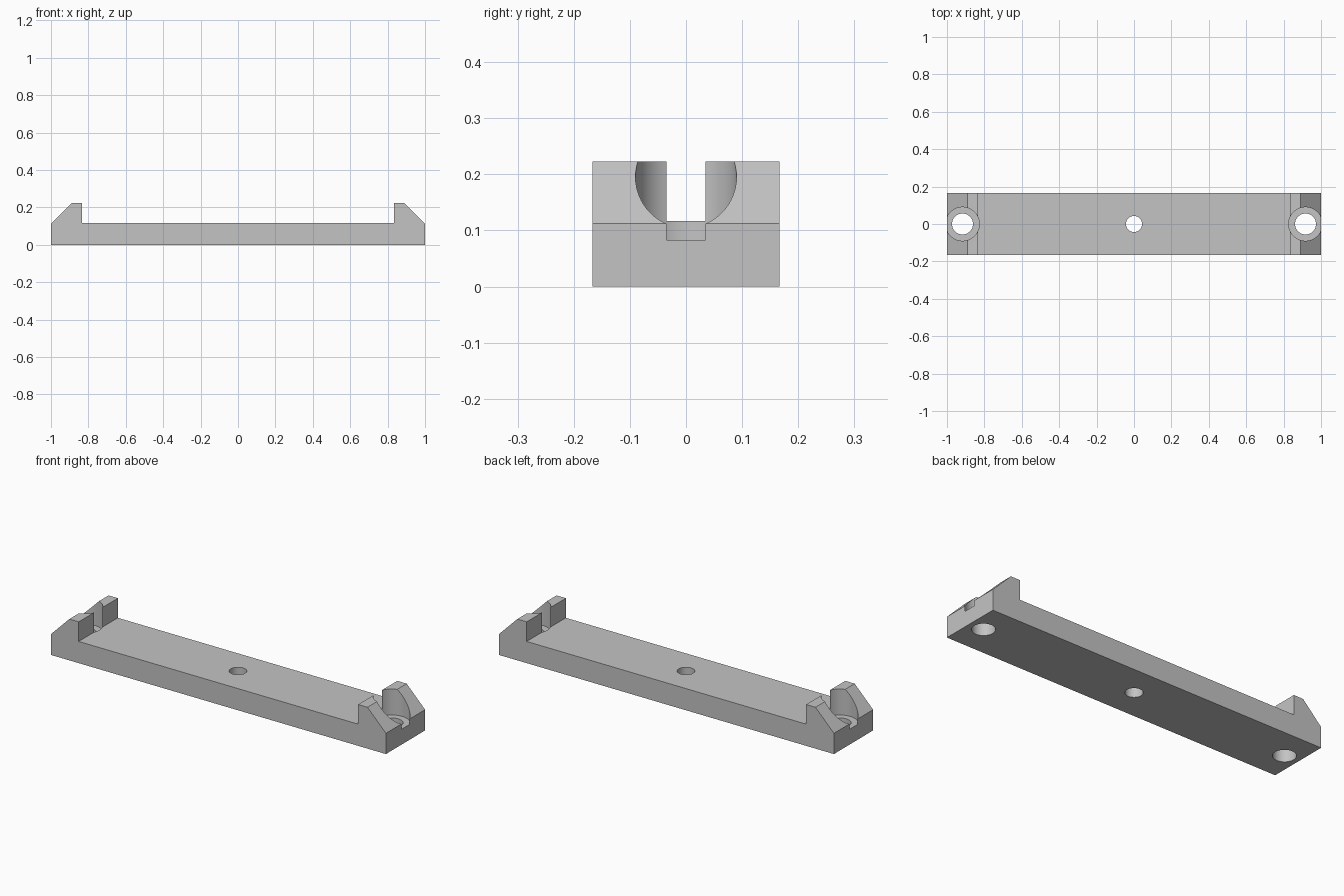
import bpy
import bmesh
import math

cube = bpy.data.objects.get("Cube")
if cube:
    bpy.data.objects.remove(cube, do_unlink=True)

HALF_WIDTH = 0.167
HOLE_X = 0.917

grey = bpy.data.materials.new("plain grey")
grey.use_nodes = True
colour = (0.55, 0.55, 0.55, 1)
grey.diffuse_color = colour
grey.node_tree.nodes["Principled BSDF"].inputs["Base Color"].default_value = colour

# Bar with a raised, sloping lip at each end: half profile mirrored in x
half = [(1, 0), (1, 0.112), (0.89, 0.223), (0.834, 0.223), (0.834, 0.117)]
profile = half + [(-x, z) for x, z in reversed(half)]
bm = bmesh.new()
face = bm.faces.new([bm.verts.new((x, -HALF_WIDTH, z)) for x, z in profile])
side = bmesh.ops.extrude_face_region(bm, geom=[face])["geom"]
bmesh.ops.translate(bm, vec=(0, 2 * HALF_WIDTH, 0),
                    verts=[v for v in side if isinstance(v, bmesh.types.BMVert)])
bmesh.ops.recalc_face_normals(bm, faces=bm.faces)
mesh = bpy.data.meshes.new("mounting_bar")
bm.to_mesh(mesh)
bm.free()
mesh.materials.append(grey)
bar = bpy.data.objects.new("mounting_bar", mesh)
bpy.context.collection.objects.link(bar)


def drill(name, x, radius, bottom):
    """Cut a round vertical hole from above down to the given height."""
    top = 0.4
    bpy.ops.mesh.primitive_cylinder_add(vertices=64, radius=radius, depth=top - bottom,
                                        location=(x, 0, (top + bottom) / 2))
    cutter = bpy.context.object
    cutter.name = name
    cutter.data.materials.append(grey)
    cutter.hide_render = True
    cut = bar.modifiers.new(name, "BOOLEAN")
    cut.operation = "DIFFERENCE"
    cut.solver = "EXACT"
    cut.object = cutter
    bpy.ops.object.select_all(action="DESELECT")
    bar.select_set(True)
    bpy.context.view_layer.objects.active = bar
    bpy.ops.object.modifier_apply(modifier=name)
    bpy.data.objects.remove(cutter, do_unlink=True)


# Screw holes with wide counterbores at the ends, plain hole in the middle
for sign, label in ((1, "left"), (-1, "right")):
    drill(label + "_counterbore", sign * HOLE_X, 0.09, 0.083)
    drill(label + "_screw_hole", sign * HOLE_X, 0.056, -0.1)
drill("centre_hole", 0, 0.043, -0.1)

bpy.ops.object.shade_smooth_by_angle(angle=math.radians(30))
